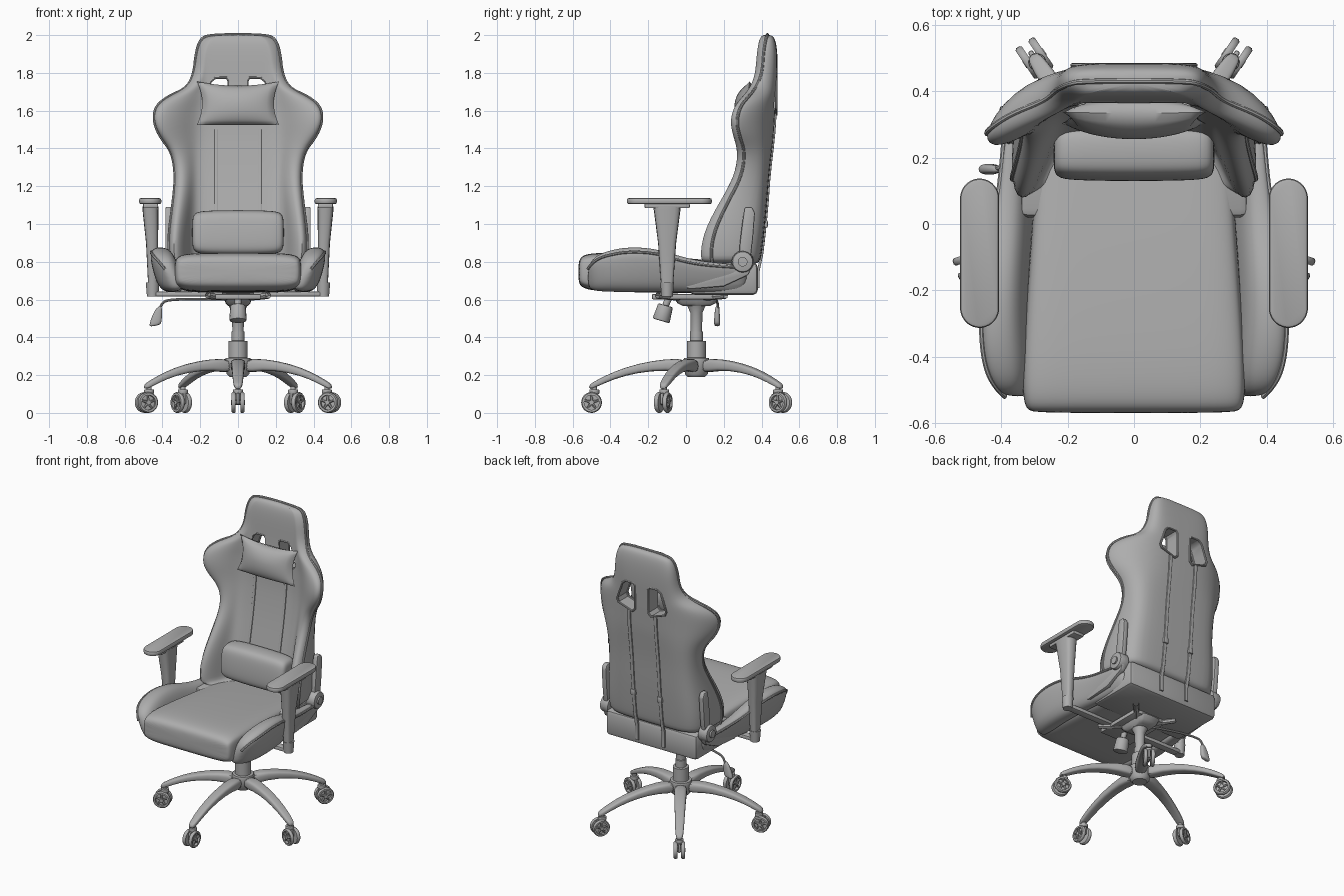
import bpy, bmesh, math
from mathutils import Vector, Matrix

cube = bpy.data.objects.get("Cube")
if cube:
    bpy.data.objects.remove(cube, do_unlink=True)

GREY = (0.42, 0.42, 0.42, 1)
grey = bpy.data.materials.new("plain_grey")
grey.use_nodes = True
grey.diffuse_color = GREY
grey.node_tree.nodes["Principled BSDF"].inputs["Base Color"].default_value = GREY
parts = []


def add(name, data):
    ob = bpy.data.objects.new(name, data)
    bpy.context.collection.objects.link(ob)
    data.materials.append(grey)
    parts.append(ob)
    return ob


def ring(c, u, v, p=0.5, n=16):
    """Rounded-rectangle loop around c spanned by half-axes u and v."""
    c, u, v = Vector(c), Vector(u), Vector(v)
    soft = lambda t: math.copysign(abs(t) ** p, t) if abs(t) > 1e-6 else 0
    return [c + u * soft(math.cos(a)) + v * soft(math.sin(a))
            for a in (2 * math.pi * i / n for i in range(n))]


def loft(name, rings, subsurf=0, closed=False):
    """Skin a list of equal loops; cap the ends unless closed."""
    bm = bmesh.new()
    loops = [[bm.verts.new(p) for p in r] for r in rings]
    pairs = list(zip(loops, loops[1:])) + ([(loops[-1], loops[0])] if closed else [])
    for a, b in pairs:
        for i in range(len(a)):
            j = (i + 1) % len(a)
            bm.faces.new((a[i], a[j], b[j], b[i]))
    if not closed:
        bm.faces.new(loops[0])
        bm.faces.new(loops[-1])
    bmesh.ops.recalc_face_normals(bm, faces=bm.faces)
    me = bpy.data.meshes.new(name)
    bm.to_mesh(me)
    bm.free()
    ob = add(name, me)
    if subsurf:
        ob.modifiers.new("smooth", "SUBSURF").levels = subsurf
    return ob


def bevel(ob, width):
    m = ob.modifiers.new("bevel", "BEVEL")
    m.width, m.segments = width, 2
    return ob


def prism(name, pts, push):
    return loft(name, [pts, [Vector(p) + Vector(push) for p in pts]])


def box(name, c, hx, hy, hz, b=0.006):
    x, y, z = c
    pts = [(x + i * hx, y + j * hy, z - hz) for i, j in ((1, 1), (-1, 1), (-1, -1), (1, -1))]
    return bevel(prism(name, pts, (0, 0, 2 * hz)), b)


def cyl(name, a, b, r1, r2=None, n=24):
    a, b = Vector(a), Vector(b)
    u = (b - a).orthogonal().normalized()
    v = (b - a).cross(u).normalized()
    r2 = r2 or r1
    return loft(name, [ring(a, u * r1, v * r1, 1, n), ring(b, u * r2, v * r2, 1, n)])


def tube(name, pts, r, cyclic=False):
    cu = bpy.data.curves.new(name, "CURVE")
    cu.dimensions, cu.bevel_depth, cu.bevel_resolution = "3D", r, 2
    sp = cu.splines.new("POLY" if cyclic else "NURBS")
    sp.points.add(len(pts) - 1)
    for q, p in zip(sp.points, pts):
        q.co = (*p, 1)
    sp.use_cyclic_u = cyclic
    if not cyclic:
        sp.use_endpoint_u, sp.order_u = True, 3
    return add(name, cu)


# Backrest: z, half width, wing tip y, back y, front y, flat half width, squareness
ROWS = [(.78, .35, .09, .385, .26, .23, .8), (.82, .365, .07, .40, .25, .24, .8),
        (.95, .365, .085, .415, .26, .24, .8), (1.1, .345, .165, .43, .29, .23, .7),
        (1.25, .33, .26, .44, .32, .22, .6), (1.38, .35, .28, .455, .34, .22, .5),
        (1.46, .42, .25, .465, .35, .22, .35), (1.54, .457, .23, .47, .355, .22, .3),
        (1.62, .45, .25, .475, .36, .21, .3), (1.675, .38, .30, .478, .36, .19, .35),
        (1.72, .27, .345, .48, .365, .18, .4), (1.8, .232, .38, .485, .37, .16, .5),
        (1.9, .222, .385, .485, .375, .16, .6), (1.975, .20, .40, .475, .385, .14, .6),
        (2.003, .155, .415, .455, .405, .1, .6)]
rings, edge = [], []
for z, w, yt, yb, yf, c, k in ROWS:
    w, yt = w + .012, yt - .012
    front, cb = Vector((c, yf)), Vector((c, yb))
    ft, tip = Vector((w - .05, yt)), Vector((w, yt + .03))
    inner = ((front + ft) / 2).lerp(Vector((c, yt)), .15)
    outer = ((tip + cb) / 2).lerp(Vector((w, yb)), k)
    half = [Vector((c * .6, yf)), front, inner, ft, tip, outer, cb]
    loop = [Vector((0, yf))] + half + [Vector((0, yb))] + [Vector((-p.x, p.y)) for p in reversed(half)]
    rings.append([(p.x, p.y, z) for p in loop])
    e = tip * 2 / 3 + (ft + outer) / 6
    edge.append((e.x, e.y, z))
backrest = loft("backrest", rings, 2)
tube("backrest_piping", edge + [(-x, y, z) for x, y, z in reversed(edge)], .008)


def row_y(z, col):
    for a, b in zip(ROWS, ROWS[1:]):
        if a[0] <= z <= b[0]:
            t = (z - a[0]) / (b[0] - a[0])
            return a[col] + t * (b[col] - a[col])
    return .383


# Head openings with rims, back belts and front belt lines
cutters = []
HOLE = [(.05, 1.76), (.06, 1.775), (.12, 1.775), (.145, 1.755), (.185, 1.64),
        (.175, 1.615), (.07, 1.58), (.05, 1.6)]
for s in (1, -1):
    cut = prism("opening_cutter", [(s * x, .2, z) for x, z in HOLE], (0, .5, 0))
    cut.hide_render = True
    m = backrest.modifiers.new("opening", "BOOLEAN")
    m.operation, m.object, m.solver = "DIFFERENCE", cut, "EXACT"
    cutters.append(cut)
    for y, side in ((.372, "front"), (.478, "back")):
        tube(f"opening_rim_{side}", [(s * x, y, z) for x, z in HOLE], .007, True)
    zs = [.66 + i * .0925 for i in range(11)]
    loft("back_belt", [ring((s * .1, row_y(z, 3), z), (.012, 0, 0), (0, .007, 0), .3) for z in zs])
    box("belt_buckle", (s * .1, row_y(1.0, 3) + .003, 1.0), .018, .01, .02)
    zs = [1.06 + i * .055 for i in range(9)]
    loft("front_belt", [ring((s * .115, row_y(z, 4), z), (.009, 0, 0), (0, .006, 0), .3) for z in zs])

# Seat cushion and rear seat block
SEAT = [(-.57, .30, .70, .79), (-.56, .325, .67, .825), (-.52, .337, .65, .845), (-.4, .337, .64, .85),
        (-.1, .315, .635, .83), (.1, .30, .635, .81), (.3, .30, .635, .79), (.37, .29, .65, .77)]
loft("seat_cushion", [ring((0, y, (a + b) / 2), (w, 0, 0), (0, 0, (b - a) / 2), .35, 24)
                      for y, w, a, b in SEAT], 2)
box("seat_rear_block", (0, .2, .71), .345, .18, .085, .025)

# Side bolsters with piping: y, centre x, centre z, half width, half height
BOLSTER = [(-.52, .35, .72, .02, .055), (-.49, .36, .735, .05, .09), (-.42, .375, .75, .07, .11),
           (-.3, .385, .76, .07, .123), (-.15, .38, .755, .065, .117), (0, .36, .728, .052, .09),
           (.15, .345, .715, .04, .08), (.33, .34, .71, .03, .075)]
for s in (1, -1):
    loft("seat_bolster", [ring((s * x, y, z), (s * a, 0, 0), (s * .03, 0, b), .7)
                          for y, x, z, a, b in BOLSTER], 2)
    tube("bolster_piping", [(s * (x + .77 * a + .023), y, z + .77 * b) for y, x, z, a, b in BOLSTER], .008)

# Lumbar cushion
loft("lumbar_cushion", [ring((x, .212, .955), (0, .08 * k, 0), (0, .01 * k, .118 * k), .55)
                        for x, k in ((-.243, .6), (-.232, .88), (-.19, 1), (0, 1.02), (.19, 1), (.232, .88), (.243, .6))], 2)

# Head pillow: two puffed grids joined at a pinched seam
bm = bmesh.new()
for side in (1, -1):
    g = bmesh.ops.create_grid(bm, x_segments=20, y_segments=20, size=1)
    for v in g["verts"]:
        a, b = v.co.x, v.co.y
        puff = max(0, (1 - a * a) * (1 - b * b)) ** .5
        z = .115 * b * (1 - .2 * (1 - a * a) * (b > 0))
        v.co = (.218 * a * (1 - .13 * (1 - b * b)), .32 + .15 * z + side * .062 * puff, 1.64 + z)
bmesh.ops.remove_doubles(bm, verts=bm.verts, dist=.0005)
bmesh.ops.recalc_face_normals(bm, faces=bm.faces)
me = bpy.data.meshes.new("head_pillow")
bm.to_mesh(me)
bm.free()
add("head_pillow", me)

# Recliner brackets and armrests
LOWER = [(-.015, .67), (.02, .655), (.2, .67), (.33, .73), (.36, .8), (.3, .85), (.25, .79), (.18, .75), (.05, .72)]
UPPER = [(.28, .8), (.34, .8), (.355, .93), (.365, 1.06), (.35, 1.09), (.31, 1.09), (.297, 1.0), (.285, .9)]
for s in (1, -1):
    for name, shape in (("recliner_lower_plate", LOWER), ("recliner_upper_plate", UPPER)):
        bevel(prism(name, [(s * .35, y, z) for y, z in shape], (s * .035, 0, 0)), .008)
    bevel(cyl("recliner_disc", (s * .34, .3, .8), (s * .405, .3, .8), .06, .055), .008)
    cyl("recliner_knob", (s * .4, .3, .8), (s * .415, .3, .8), .025)

    pad = [(s * .465 + .059 * math.cos(t), -.088 + math.copysign(.165, math.sin(t)) + .06 * math.sin(t))
           for t in (2 * math.pi * (i + .5) / 32 for i in range(32))]
    bevel(prism("armrest_pad", [(x, y, 1.105) for x, y in pad], (0, 0, .032)), .01)
    box("armrest_pad_plate", (s * .463, -.1, 1.096), .04, .12, .012)
    loft("armrest_post", [ring((s * x, -.1, z), (a, 0, 0), (0, b, 0), .6) for z, x, a, b in
                          ((.68, .452, .024, .032), (.9, .455, .032, .048), (1.07, .463, .042, .07), (1.092, .463, .043, .073))])
    cyl("armrest_post_foot", (s * .452, -.1, .615), (s * .452, -.1, .69), .03, .036)
    box("armrest_bar", (s * .27, -.1, .63), .19, .025, .013)

# Tilt mechanism, tension knob and height lever
box("mechanism_plate", (0, -.01, .615), .12, .17, .014)
loft("mechanism_box", [ring((0, .055, z), (a, 0, 0), (0, b, 0), .3)
                       for z, a, b in ((.565, .05, .07), (.58, .065, .1), (.61, .075, .12))])
for s in (1, -1):
    tube("mechanism_strut", [(s * .16, -.15, .622), (0, .03, .6), (-s * .16, .21, .622)], .018)
bevel(cyl("tension_knob", (0, -.132, .487), (0, -.108, .57), .047, .04, 16), .008)
cyl("tension_shaft", (0, -.108, .57), (0, -.09, .61), .018)
tube("height_lever", [(-.03, .06, .6), (-.2, .12, .603), (-.37, .16, .6), (-.405, .168, .58), (-.415, .17, .55)], .007)
loft("lever_paddle", [ring((x, .165, z), (a, 0, .2 * a), (0, b, 0), .8) for x, z, a, b in
                      ((-.415, .565, .01, .01), (-.425, .535, .024, .013), (-.437, .475, .034, .018), (-.44, .46, .028, .014))], 2)

# Gas column and hub
HUB_Y = .055
COLUMN = [(.19, .045), (.205, .06), (.275, .07), (.29, .066), (.292, .05), (.38, .05), (.382, .034),
          (.43, .034), (.432, .03), (.53, .032), (.57, .05)]
loft("gas_column", [ring((0, HUB_Y, z), (r, 0, 0), (0, r, 0), 1, 32) for z, r in COLUMN])

# Star base legs with twin-wheel casters
LEG = [(.04, .245, .045, .042), (.15, .258, .038, .03), (.3, .238, .034, .024),
       (.42, .2, .03, .02), (.51, .155, .026, .018), (.55, .135, .018, .014)]
for cx, cy in ((0, -.5), (.485, -.12), (-.485, -.12), (.3, .5), (-.3, .5)):
    out = Vector((cx, cy - HUB_Y, 0))
    reach = out.length / .535
    out.normalize()
    side = Vector((-out.y, out.x, 0))
    loft("base_leg", [ring(out * d * reach + Vector((0, HUB_Y, z)), side * a, (0, 0, b), .6)
                      for d, z, a, b in LEG], 1)
    first = len(parts)
    # Caster in local space, axle along x
    cyl("caster_stem", (0, -.015, .06), (0, -.015, .145), .014)
    bevel(cyl("caster_collar", (0, -.015, .1), (0, -.015, .125), .026), .004)
    box("caster_fork", (0, -.005, .075), .008, .03, .03)
    cyl("caster_axle", (-.037, 0, .055), (.037, 0, .055), .012)
    for s in (1, -1):
        tread = []
        for i in range(28):
            t = 2 * math.pi * i / 28
            d = Vector((0, math.cos(t), math.sin(t)))
            tread.append([Vector((s * x, 0, .055)) + d * r for x, r in
                          ((.012, .05), (.018, .055), (.029, .055), (.035, .05), (.035, .039), (.012, .039))])
        loft("caster_tread", tread, closed=True)
        cyl("caster_inner_disc", (s * .012, 0, .055), (s * .018, 0, .055), .04)
        for i in range(5):
            t = math.pi / 2 + 2 * math.pi * i / 5
            d = Vector((0, math.cos(t), math.sin(t)))
            cyl("caster_spoke", Vector((s * .027, 0, .055)), Vector((s * .027, 0, .055)) + d * .042, .009, .005, 6)
    turn = Matrix.Translation((cx, cy, 0)) @ Matrix.Rotation(math.atan2(out.y, out.x) - math.pi / 2, 4, "Z")
    for ob in parts[first:]:
        ob.matrix_world = turn

# Apply modifiers and curves, drop the cutters, shade smooth with sharp edges kept
bpy.ops.object.select_all(action="DESELECT")
for ob in parts:
    ob.select_set(True)
bpy.context.view_layer.objects.active = backrest
bpy.ops.object.convert(target="MESH")
for cut in cutters:
    bpy.data.objects.remove(cut, do_unlink=True)
bpy.ops.object.shade_smooth_by_angle(angle=math.radians(40))
